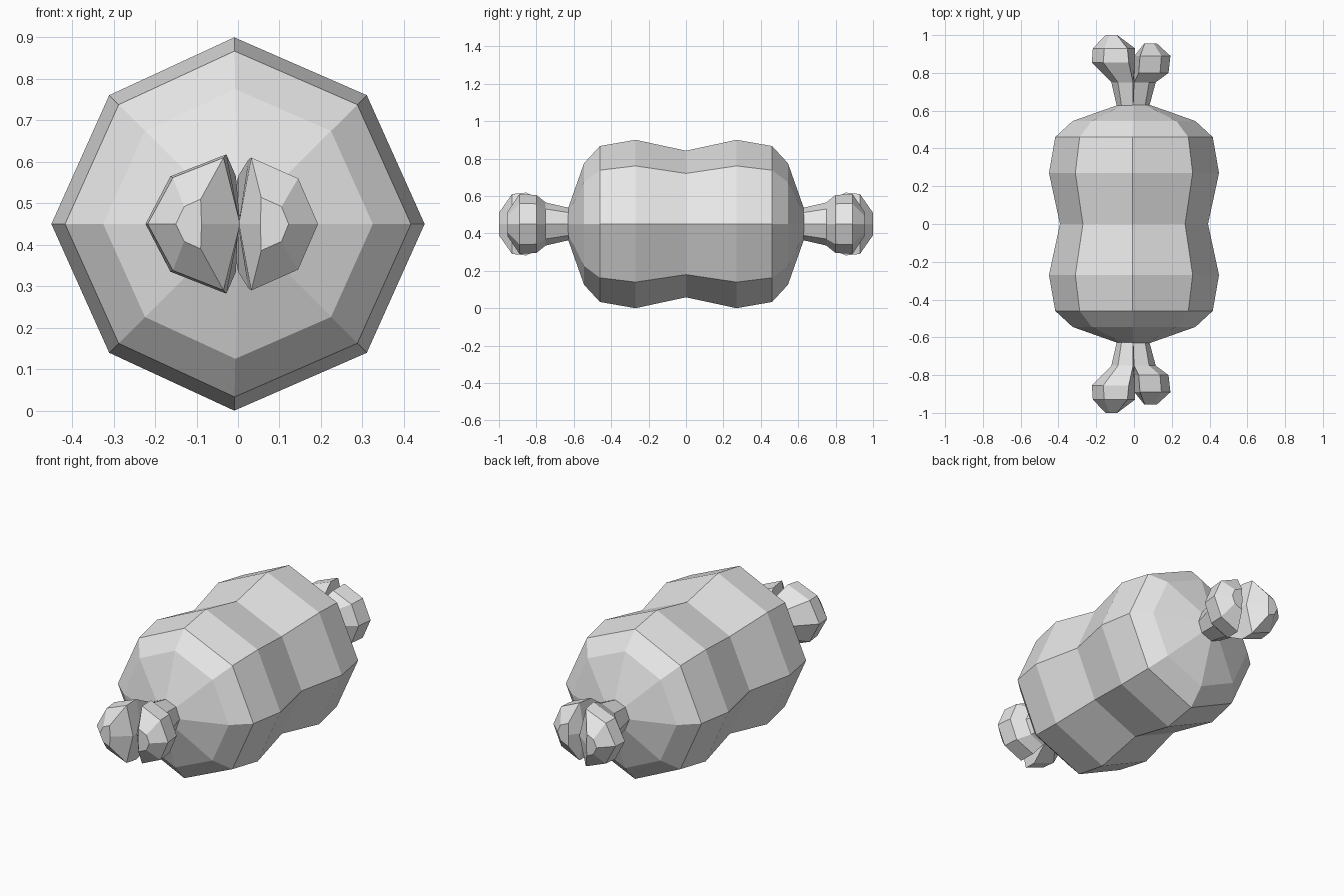
import bpy, bmesh, math

cube = bpy.data.objects.get("Cube")
if cube:
    bpy.data.objects.remove(cube, do_unlink=True)

mat = bpy.data.materials.new("plain grey")
mat.use_nodes = True
GREY = (0.8, 0.8, 0.8, 1.0)
mat.diffuse_color = GREY
mat.node_tree.nodes["Principled BSDF"].inputs["Base Color"].default_value = GREY

MID_Z = 0.45  # height of the long axis


def loft(name, rings):
    """Skin a list of closed point rings and cap both ends."""
    bm = bmesh.new()
    loops = [[bm.verts.new(p) for p in ring] for ring in rings]
    n = len(loops[0])
    for a, b in zip(loops, loops[1:]):
        for i in range(n):
            j = (i + 1) % n
            bm.faces.new((a[i], a[j], b[j], b[i]))
    bm.faces.new(loops[0])
    bm.faces.new(loops[-1])
    bmesh.ops.recalc_face_normals(bm, faces=bm.faces)
    mesh = bpy.data.meshes.new(name)
    bm.to_mesh(mesh)
    bm.free()
    mesh.materials.append(mat)
    obj = bpy.data.objects.new(name, mesh)
    bpy.context.collection.objects.link(obj)
    return obj


def body_ring(y, r):
    """Eight-sided section with slightly flattened diagonals."""
    ring = []
    for i in range(8):
        a = i * math.pi / 4
        k = r * (0.976 if i % 2 else 1.0)
        shift = -0.02 * r if i in (2, 6) else 0.0
        ring.append((k * math.cos(a) + shift, y, MID_Z + k * math.sin(a)))
    return ring


def lobe_ring(sign, y, outer, diag_x, diag_z, top_x, top_z, inner):
    """Half-octagon section with a shallow ridge on the inner side."""
    pts = [(outer, 0), (diag_x, diag_z), (top_x, top_z),
           (inner, 0), (top_x, -top_z), (diag_x, -diag_z)]
    return [(x, sign * y, MID_Z + z) for x, z in pts]


# Pinched casing: waist, bulges, then domed ends
half = [(0.27, 0.45), (0.46, 0.417), (0.545, 0.325), (0.63, 0.085)]
profile = [(-y, r) for y, r in reversed(half)] + [(0, 0.392)] + half
loft("body", [body_ring(y, r) for y, r in profile])

# Tied ends: y, outer x, diagonal x, diagonal z, top x, top z, inner x
large_lobe = [
    (0.62, -0.090, -0.065, 0.060, -0.005, 0.085, 0.000),
    (0.75, -0.120, -0.085, 0.080, -0.005, 0.115, 0.000),
    (0.855, -0.223, -0.163, 0.115, -0.028, 0.168, 0.005),
    (0.93, -0.218, -0.157, 0.112, -0.035, 0.160, 0.005),
    (1.0, -0.150, -0.130, 0.042, -0.090, 0.060, -0.088),
]
small_lobe = [
    (0.62, 0.080, 0.058, 0.060, -0.005, 0.085, -0.005),
    (0.75, 0.115, 0.080, 0.080, 0.000, 0.115, 0.000),
    (0.80, 0.183, 0.138, 0.108, 0.025, 0.155, 0.000),
    (0.89, 0.193, 0.145, 0.110, 0.032, 0.160, 0.002),
    (0.955, 0.122, 0.105, 0.042, 0.056, 0.064, 0.054),
]
for end, sign in (("front", -1), ("back", 1)):
    loft(end + "_right_knot_lobe", [lobe_ring(sign, *row) for row in large_lobe])
    loft(end + "_left_knot_lobe", [lobe_ring(sign, *row) for row in small_lobe])
